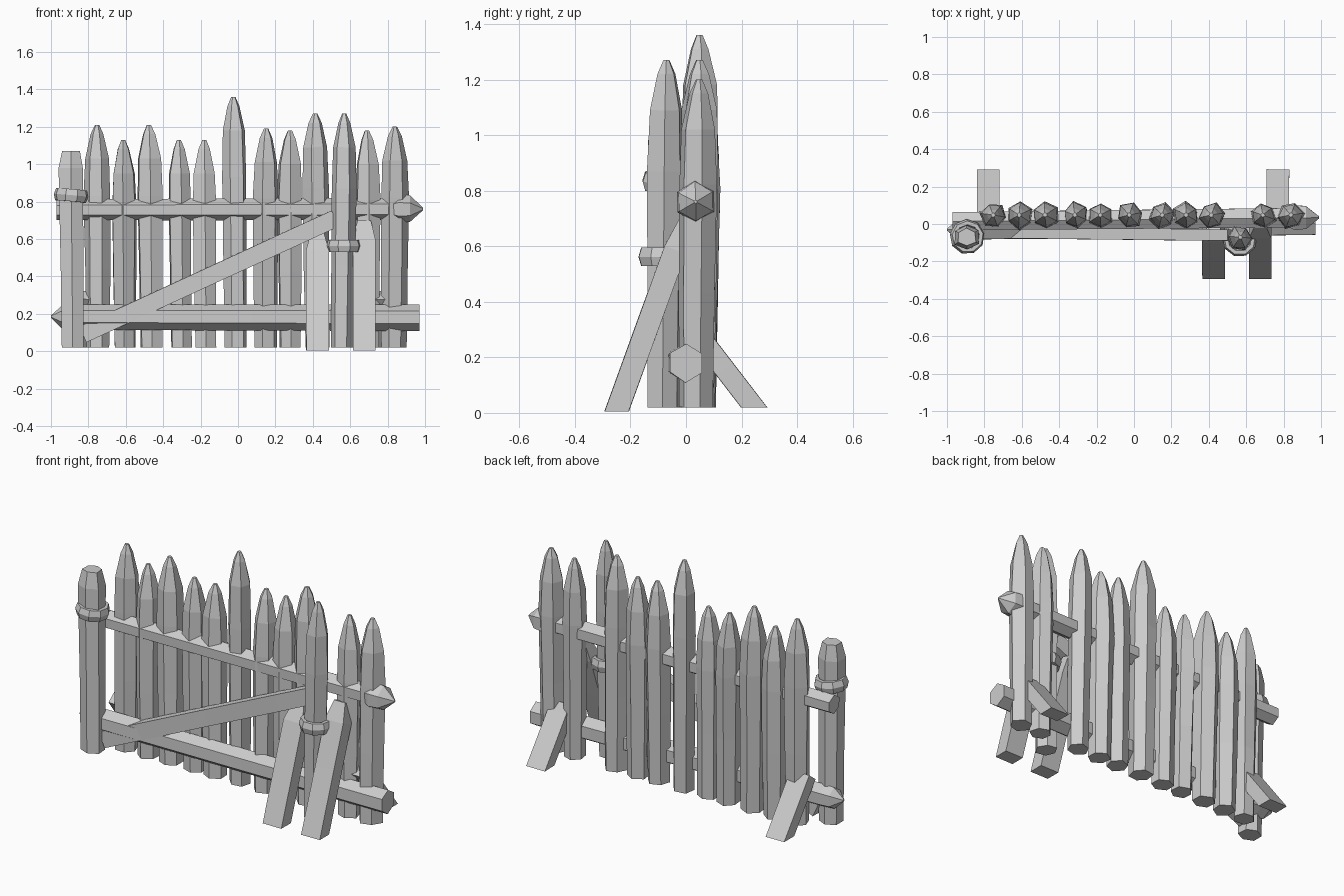
import bpy, bmesh, math, random
from mathutils import Vector

random.seed(7)
if "Cube" in bpy.data.objects:
    bpy.data.objects.remove(bpy.data.objects["Cube"], do_unlink=True)

wood = bpy.data.materials.new("pale grey wood")
wood.use_nodes = True
wood.diffuse_color = (0.6, 0.6, 0.6, 1)
wood.node_tree.nodes["Principled BSDF"].inputs["Base Color"].default_value = (0.6, 0.6, 0.6, 1)


def timber(name, a, b, half_u, half_v, profile, sides=6, phase=0.0, rough=0.1, floor=None):
    """Hewn pole from a to b; profile lists (distance along, scale) pairs."""
    a, b = Vector(a), Vector(b)
    d = (b - a).normalized()
    ref = Vector((0, 1, 0)) if abs(d.z) > 0.6 else Vector((0, 0, 1))
    u = d.cross(ref).normalized()
    v = u.cross(d)
    chips = [1 + random.uniform(-rough, rough) for _ in range(sides)]
    bm = bmesh.new()
    rings = []
    for along, scale in profile:
        ring = []
        for i in range(sides):
            ang = phase + math.tau * i / sides
            r = scale * chips[i] * (1 + random.uniform(-rough, rough) * 0.4)
            p = a + d * along + u * (math.cos(ang) * half_u * r) + v * (math.sin(ang) * half_v * r)
            if floor is not None and not rings:
                p += d * ((floor - p.z) / d.z)      # foot cut level with the ground
            ring.append(bm.verts.new(p))
        rings.append(ring)
    for low, high in zip(rings, rings[1:]):
        for i in range(sides):
            j = (i + 1) % sides
            bm.faces.new((low[i], low[j], high[j], high[i]))
    bm.faces.new(rings[0])
    bm.faces.new(rings[-1])
    bmesh.ops.recalc_face_normals(bm, faces=bm.faces)
    mesh = bpy.data.meshes.new(name)
    bm.to_mesh(mesh)
    bm.free()
    mesh.materials.append(wood)
    obj = bpy.data.objects.new(name, mesh)
    bpy.context.collection.objects.link(obj)
    return obj


def stake(name, x, y, top, radius=0.07, lean=0.0):
    length = top - 0.02
    profile = [(0, 0.9), (length * 0.35, 0.97), (length * 0.68, 1.02),
               (length - 0.18, 0.92), (length - 0.05, 0.5), (length, 0.17)]
    timber(name, (x - lean, y, 0.02), (x + lean, y + 0.01, top), radius, radius,
           profile, phase=random.uniform(0, 1))


def box_beam(name, a, b, half_u, half_v, floor=None, end=1.0):
    length = (Vector(b) - Vector(a)).length
    s = math.sqrt(2)
    timber(name, a, b, half_u * s, half_v * s,
           [(0, 1), (length * 0.5, 1), (length * 0.85, 1), (length, end)],
           sides=4, phase=math.pi / 4, rough=0.03, floor=floor)


# Row of pointed stakes
row = [(-0.75, 1.21), (-0.61, 1.13), (-0.47, 1.21), (-0.31, 1.13), (-0.175, 1.13),
       (-0.02, 1.36), (0.15, 1.19), (0.28, 1.18), (0.42, 1.27), (0.69, 1.18), (0.835, 1.2)]
for n, (x, top) in enumerate(row, 1):
    stake(f"stake_{n}", x, 0.038, top, lean=random.uniform(-0.008, 0.008))

# Two posts standing in front of the row
stake("front_post", 0.56, -0.08, 1.27, 0.066, 0.008)
timber("end_post", (-0.885, -0.075, 0.02), (-0.895, -0.07, 1.07), 0.07, 0.07,
       [(0, 0.9), (0.4, 0.95), (0.96, 1), (1.05, 0.72)], sides=6, phase=0.5)

# Long rails, each with one sharpened end
timber("upper_rail", (-0.97, 0.015, 0.755), (0.99, 0.035, 0.76), 0.062, 0.06,
       [(0, 0.9), (0.9, 0.95), (1.8, 0.95), (1.83, 1.25), (1.89, 1.15), (1.96, 0.1)],
       sides=6, phase=0.5, rough=0.05)
timber("lower_rail", (0.97, 0.0, 0.18), (-1.0, -0.03, 0.185), 0.068, 0.07,
       [(0, 1), (0.9, 1), (1.85, 0.95), (1.91, 0.9), (1.97, 0.1)],
       sides=6, phase=0.5, rough=0.05)

# Diagonal brace across the front
box_beam("diagonal_brace", (-0.83, -0.045, 0.09), (0.52, -0.06, 0.71), 0.03, 0.046)

# Sloping props on both sides
for side, x, top in (("right", 0.425, 0.62), ("left", 0.675, 0.69)):
    box_beam(f"front_prop_{side}", (x, -0.25, 0.005), (x, -0.25 + top * 0.36, top),
             0.06, 0.041, floor=0.005, end=0.6)
for side, x in (("right", -0.78), ("left", 0.77)):
    box_beam(f"back_prop_{side}", (x, 0.245, 0.02), (x, 0.03, 0.3), 0.06, 0.037, floor=0.02)

# Bindings around the posts
for name, loc, tilt in (("end_post_binding", (-0.892, -0.068, 0.833), 0.09),
                        ("front_post_binding", (0.565, -0.082, 0.562), 0.0)):
    bpy.ops.mesh.primitive_torus_add(major_segments=9, minor_segments=6, major_radius=0.074,
                                     minor_radius=0.02, location=loc, rotation=(0, tilt, 0.2))
    ring = bpy.context.object
    ring.name = name
    ring.scale.z = 1.9
    ring.data.materials.append(wood)
    for face in ring.data.polygons:
        face.use_smooth = False
